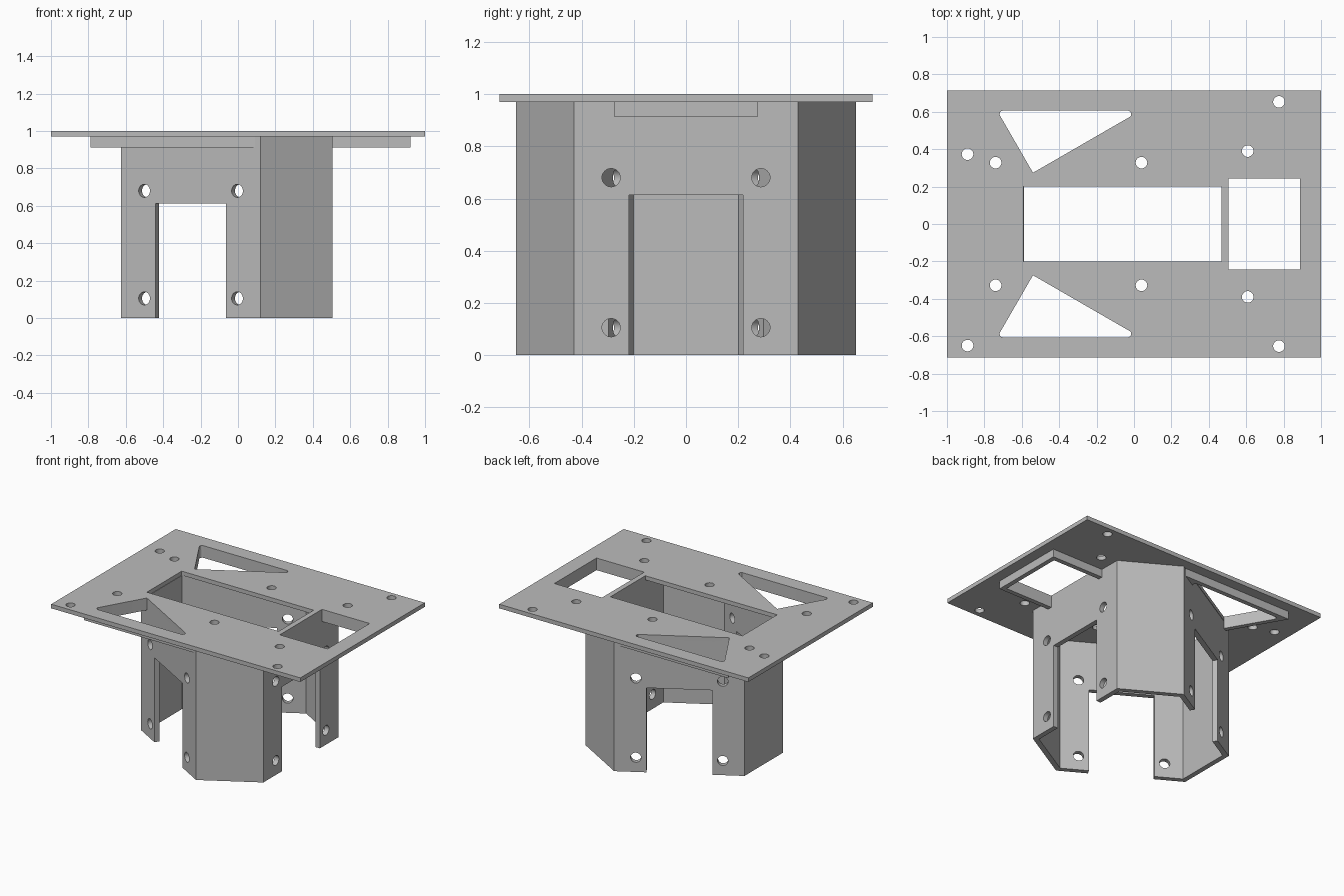
import bpy, bmesh, math
from mathutils import Vector, Matrix

cube = bpy.data.objects.get("Cube")
if cube:
    bpy.data.objects.remove(cube, do_unlink=True)

grey = bpy.data.materials.new("plain_grey")
grey.use_nodes = True
GREY = (0.5, 0.5, 0.5, 1)
grey.diffuse_color = GREY
grey.node_tree.nodes["Principled BSDF"].inputs["Base Color"].default_value = GREY

BIG, SMALL = 0.505, 0.625      # distances of the wide and narrow column walls
WALL, RIM = 0.036, 0.033
PLATE_Z, RIM_Z = 0.97, 0.912


def prism(name, pts, z0, z1):
    """Extrude a flat outline between two heights."""
    bm = bmesh.new()
    face = bm.faces.new([bm.verts.new((p[0], p[1], z0)) for p in pts])
    top = bmesh.ops.extrude_face_region(bm, geom=[face])["geom"]
    bmesh.ops.translate(bm, vec=(0, 0, z1 - z0),
                        verts=[g for g in top if isinstance(g, bmesh.types.BMVert)])
    bmesh.ops.recalc_face_normals(bm, faces=bm.faces)
    mesh = bpy.data.meshes.new(name)
    bm.to_mesh(mesh)
    bm.free()
    mesh.materials.append(grey)
    ob = bpy.data.objects.new(name, mesh)
    bpy.context.collection.objects.link(ob)
    return ob


def rect(x0, x1, y):
    return [(x0, -y), (x1, -y), (x1, y), (x0, y)]


def circle(x, y, r, n=32):
    return [(x + r * math.cos(math.tau * i / n), y + r * math.sin(math.tau * i / n))
            for i in range(n)]


def cut(ob, cutters):
    """Subtract each cutter, bake the result and remove the cutters."""
    for c in cutters:
        mod = ob.modifiers.new("cut", "BOOLEAN")
        mod.object, mod.operation, mod.solver = c, "DIFFERENCE", "EXACT"
    deps = bpy.context.evaluated_depsgraph_get()
    ob.data = bpy.data.meshes.new_from_object(ob.evaluated_get(deps))
    ob.modifiers.clear()
    for c in cutters:
        bpy.data.objects.remove(c, do_unlink=True)


def hexagon(inset):
    """Triangle with cut corners: wide and narrow walls alternate."""
    a, b = BIG - inset, SMALL - inset
    y = (b - a / 2) / math.sin(math.pi / 3)
    return [Matrix.Rotation(math.tau * k / 3, 2) @ Vector((a, s * y))
            for k in range(3) for s in (-1, 1)]


def rounded(prev, corner, nxt, r, n=6):
    """Points of an arc rounding one corner."""
    p, c, q = Vector(prev), Vector(corner), Vector(nxt)
    u, v = (p - c).normalized(), (q - c).normalized()
    half = u.angle(v) / 2
    mid = c + (u + v).normalized() * r / math.sin(half)
    start, end = c + u * r / math.tan(half) - mid, c + v * r / math.tan(half) - mid
    return [mid + start.lerp(end, i / n).normalized() * r for i in range(n + 1)]


# Hollow column with a slot and four bolt holes in each wide wall
column = prism("column", hexagon(0), 0, PLATE_Z)
cutters = [prism("core", hexagon(WALL), -0.1, 1.1)]
for k in range(3):
    turn = Matrix.Rotation(math.tau * k / 3, 4, "Z")
    slot = prism("slot", rect(0.4, 0.6, 0.218), -0.2, 0.613)
    slot.matrix_world = turn
    cutters.append(slot)
    for y in (-0.287, 0.287):
        for z in (0.105, 0.68):
            bolt = prism("bolt_hole", circle(0, 0, 0.035), 0.4, 0.6)
            bolt.matrix_world = (turn @ Matrix.Translation((0, y, z))
                                 @ Matrix.Rotation(math.pi / 2, 4, "Y"))
            cutters.append(bolt)
bpy.context.view_layer.update()
cut(column, cutters)

# Triangular openings lie against the column; their rims cover the other two sides
cutters = []
parts = [column]
along = Vector((math.cos(math.pi / 6), 0.5))
foot = Vector((-0.54, 0.274))
edge_y = 0.606


def column_point(y):
    return foot + along * ((y - foot.y) / along.y)


def corner_point(start, y):
    up = Vector((-along.y, along.x))
    return start + up * ((y - start.y) / up.y)


left, right = corner_point(foot, edge_y), column_point(edge_y)
inner = ([foot] + rounded(foot, left, right, 0.018)
         + rounded(left, right, foot, 0.018))
out = foot - along * RIM
outer = [out, corner_point(out, edge_y + RIM), column_point(edge_y + RIM)]
for side, s in (("left", 1), ("right", -1)):
    def flip(pts):
        return [(p[0], p[1] * s) for p in pts]
    cutters.append(prism("triangle_hole", flip(inner), 0.9, 1.1))
    parts.append(prism(side + "_triangle_rim", flip(outer + inner[::-1]),
                       RIM_Z, PLATE_Z))

# Three-sided rim round the square opening
x0, x1, y1 = BIG, 0.888, 0.242
parts.append(prism("square_rim", [
    (x0, -y1 - RIM), (x1 + RIM, -y1 - RIM), (x1 + RIM, y1 + RIM), (x0, y1 + RIM),
    (x0, y1), (x1, y1), (x1, -y1), (x0, -y1)], RIM_Z, PLATE_Z))

# Top plate with its openings and screw holes
plate = prism("top_plate", rect(-1, 1, 0.714), PLATE_Z, 1.0)
cutters.append(prism("square_hole", rect(x0, x1, y1), 0.9, 1.1))
cutters.append(prism("long_hole", rect(-0.592, 0.467, 0.2), 0.9, 1.1))
pairs = [(x, s * y) for x, y in ((-0.74, 0.328), (0.04, 0.328), (0.608, 0.39),
                                 (0.775, 0.653)) for s in (-1, 1)]
for x, y in pairs + [(-0.89, 0.373), (-0.89, -0.65)]:
    cutters.append(prism("screw_hole", circle(x, y, 0.031), 0.9, 1.1))
cut(plate, cutters)
parts.append(plate)

# Smooth the round holes, keep the flat edges sharp
bpy.ops.object.select_all(action="DESELECT")
for ob in parts:
    ob.select_set(True)
bpy.context.view_layer.objects.active = plate
bpy.ops.object.shade_smooth_by_angle(angle=math.radians(30))
